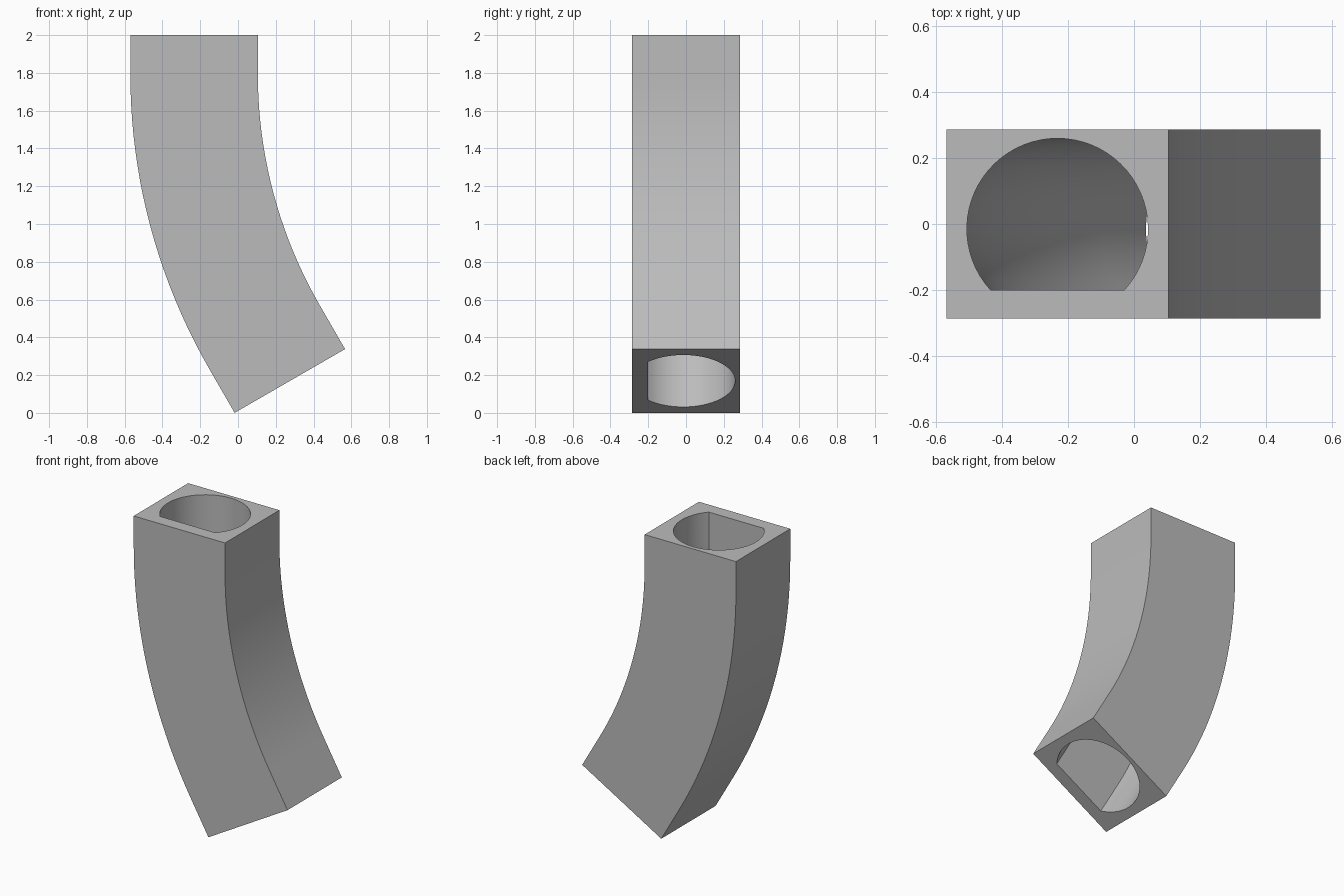
import bpy, bmesh
from math import sin, cos, acos, asin, pi, radians

cube = bpy.data.objects.get("Cube")
if cube:
    bpy.data.objects.remove(cube, do_unlink=True)

WIDTH, HALF_DEPTH = 0.675, 0.287
INNER_R, BEND = 2.45, radians(30)
TOP_STRAIGHT, END_STRAIGHT = 0.206, 0.267
CENTRE_X, CENTRE_Z = 2.555, 2 - TOP_STRAIGHT
BEND_STEPS, BORE_STEPS = 20, 48
BORE_R, BORE_Y, FLAT_Y = 0.275, -0.015, -0.2

# Single grey material
grey = bpy.data.materials.new("grey")
grey.use_nodes = True
colour = (0.5, 0.5, 0.5, 1)
grey.diffuse_color = colour
grey.node_tree.nodes["Principled BSDF"].inputs["Base Color"].default_value = colour

# Cross-sections as (across, depth): a rectangle and a round bore with one flat side
half = WIDTH / 2
outer = [(-half, -HALF_DEPTH), (half, -HALF_DEPTH), (half, HALF_DEPTH), (-half, HALF_DEPTH)]
start = asin((FLAT_Y - BORE_Y) / BORE_R)
sweep = pi - 2 * start
bore = [(BORE_R * cos(start + sweep * i / BORE_STEPS),
         BORE_Y + BORE_R * sin(start + sweep * i / BORE_STEPS))
        for i in range(BORE_STEPS + 1)]

# Path stations as (bend angle, straight offset): straight, arc, straight
stations = [(0, -TOP_STRAIGHT)]
stations += [(BEND * i / BEND_STEPS, 0) for i in range(BEND_STEPS + 1)]
stations += [(BEND, END_STRAIGHT)]


def place(across, depth, angle, along):
    reach = across - half - INNER_R
    return (CENTRE_X + reach * cos(angle) + along * sin(angle), depth,
            CENTRE_Z + reach * sin(angle) - along * cos(angle))


def ring_edges(bm, ring):
    return [bm.edges.get((a, b)) for a, b in zip(ring, ring[1:] + ring[:1])]


bm = bmesh.new()
end_edges = [[], []]
for profile in (outer, bore):
    rings = [[bm.verts.new(place(u, y, *st)) for u, y in profile] for st in stations]
    # Walls between neighbouring stations
    for a, b in zip(rings, rings[1:]):
        for i in range(len(profile)):
            j = (i + 1) % len(profile)
            bm.faces.new((a[i], a[j], b[j], b[i]))
    end_edges[0] += ring_edges(bm, rings[0])
    end_edges[1] += ring_edges(bm, rings[-1])

# Flat end faces around the bore
for edges in end_edges:
    bmesh.ops.triangle_fill(bm, edges=edges, use_beauty=True)
bmesh.ops.recalc_face_normals(bm, faces=bm.faces[:])

mesh = bpy.data.meshes.new("bent_tube")
bm.to_mesh(mesh)
bm.free()
mesh.materials.append(grey)
tube = bpy.data.objects.new("bent_tube", mesh)
bpy.context.collection.objects.link(tube)
bpy.ops.object.select_all(action="DESELECT")
tube.select_set(True)
bpy.context.view_layer.objects.active = tube
bpy.ops.object.shade_smooth_by_angle(angle=radians(30))
